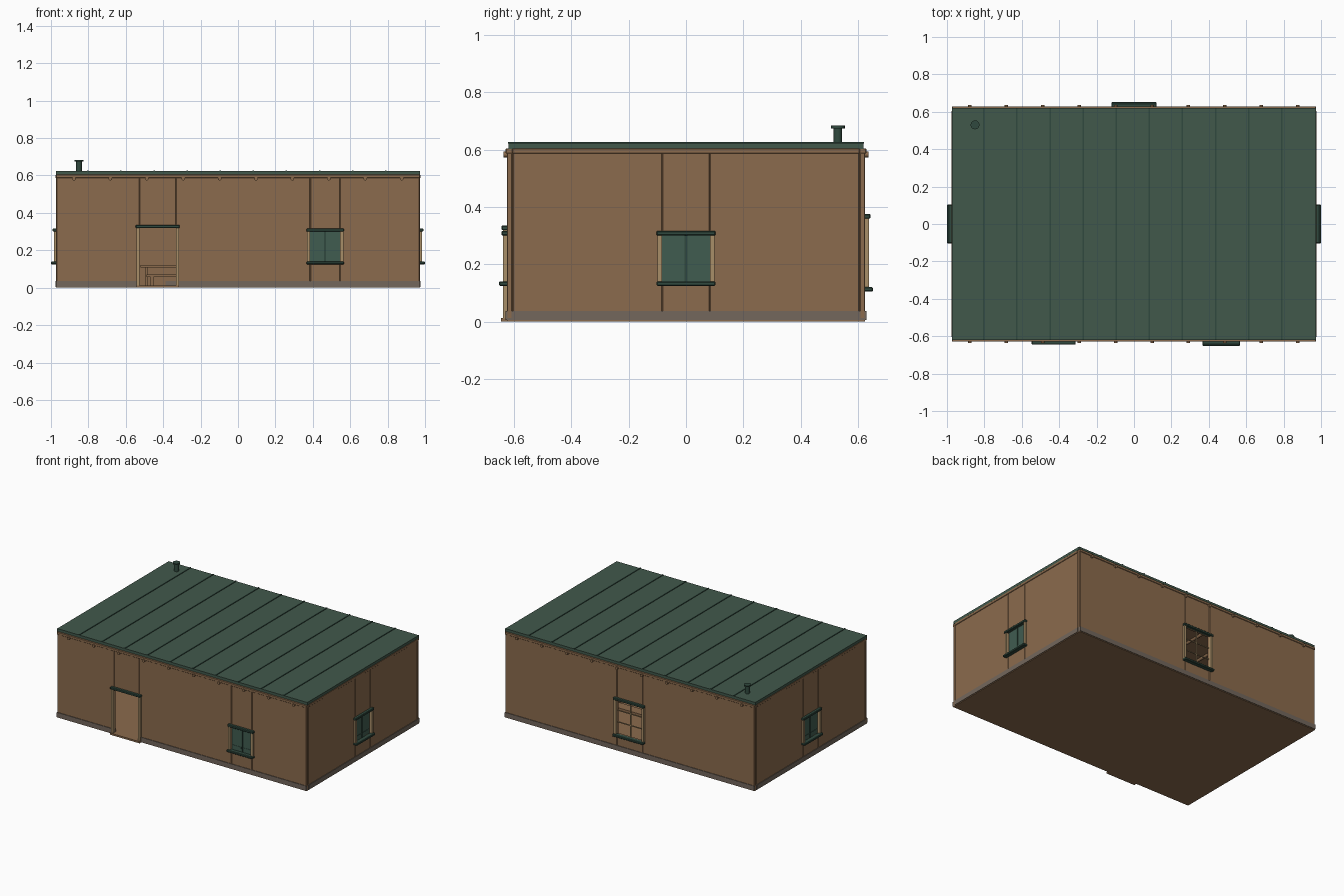
import bpy
from math import radians
from mathutils import Matrix, Vector

if "Cube" in bpy.data.objects:
    bpy.data.objects.remove(bpy.data.objects["Cube"], do_unlink=True)


def material(name, rgb):
    m = bpy.data.materials.new(name)
    m.use_nodes = True
    lin = [(c / 255 / 12.92 if c < 11 else ((c / 255 + 0.055) / 1.055) ** 2.4) for c in rgb]
    m.diffuse_color = (*lin, 1)
    m.node_tree.nodes["Principled BSDF"].inputs["Base Color"].default_value = (*lin, 1)
    return m


wood = material("wall_brown", (139, 107, 77))
green = material("roof_green", (65, 88, 75))
trim = material("trim_green", (48, 73, 62))
pane = material("shutter_green", (64, 92, 80))
tan = material("frame_tan", (168, 142, 104))
stone = material("footing_grey", (115, 103, 92))


def box(name, x, y, z, mat, bevel=0.0, turn=0):
    """Box from three ranges, turned about the vertical axis."""
    bpy.ops.mesh.primitive_cube_add(size=1)
    ob = bpy.context.object
    ob.name = name
    spans = (x, y, z)
    size = [abs(b - a) for a, b in spans]
    mid = Vector([(a + b) / 2 for a, b in spans])
    ob.data.transform(Matrix.Rotation(radians(turn), 4, "Z") @ Matrix.Translation(mid)
                      @ Matrix.Diagonal((*size, 1)))
    ob.data.materials.append(mat)
    if bevel:
        mod = ob.modifiers.new("edge", "BEVEL")
        mod.width = bevel
        mod.segments = 1
    return ob


def tube(name, radius, depth, loc, mat, sides=16, rot=(0, 0, 0)):
    bpy.ops.mesh.primitive_cylinder_add(vertices=sides, radius=radius, depth=depth,
                                        location=loc, rotation=rot)
    ob = bpy.context.object
    ob.name = name
    ob.data.materials.append(mat)
    bpy.ops.object.shade_smooth_by_angle(angle=radians(50))


HX, HY, THICK = 0.972, 0.625, 0.02
FLOOR, BASE, TOP = 0.01, 0.037, 0.59


def wall(name, turn, dist, half, openings):
    """Panelled wall facing -y before turning, with framed openings (kind, u0, u1, z0, z1)."""
    def part(label, u, d, z, mat, bevel=0.0):
        box(name + "_" + label, u, (-dist - d[1], -dist - d[0]), z, mat, bevel, turn)

    body = (-THICK, 0)
    left = -half
    for i, (kind, a, b, lo, hi) in enumerate(openings):
        tag = f"{kind}_{i}_"
        part(f"panel_{i}", (left, a), body, (FLOOR, TOP), wood, 0.003)
        part(tag + "upper_panel", (a, b), body, (hi, TOP), wood, 0.003)
        # surround
        for side, u in (("left", (a - 0.017, a)), ("right", (b, b + 0.017))):
            part(tag + side + "_jamb", u, (-0.004, 0.013), (lo, hi), tan)
        part(tag + "lintel", (a - 0.02, b + 0.02), (-0.004, 0.019), (hi - 0.003, hi + 0.013), trim, 0.003)
        if kind == "door":
            part(tag + "threshold", (a - 0.017, b + 0.017), (-THICK, 0.02), (0, 0.012), wood)
            part(f"footing_{i}", (left, a), (-THICK, 0.004), (0.005, BASE), stone)
        else:
            part(tag + "lower_panel", (a, b), body, (FLOOR, lo), wood, 0.003)
            part(tag + "sill", (a - 0.02, b + 0.02), (-0.004, 0.027), (lo - 0.012, lo + 0.003), trim, 0.003)
            mid = (a + b) / 2
            if kind == "shuttered":
                # paired leaves with a low rail
                for side, u in (("left", (a, mid - 0.002)), ("right", (mid + 0.002, b))):
                    part(tag + side + "_leaf", u, (-0.014, -0.006), (lo, hi), pane)
                    part(tag + side + "_rail", (u[0] + 0.004, u[1] - 0.004), (-0.007, -0.004),
                         (lo + 0.022, lo + 0.034), pane)
                part(tag + "mullion", (mid - 0.005, mid + 0.005), (-0.014, -0.003), (lo, hi), trim)
            else:
                # open lattice
                part(tag + "mullion", (mid - 0.003, mid + 0.003), (-0.013, -0.007), (lo, hi), tan)
                for k in (1, 2):
                    z = lo + (hi - lo) * k / 3
                    part(f"{tag}bar_{k}", (a, b), (-0.013, -0.007), (z - 0.003, z + 0.003), tan)
        left = b
    part("end_panel", (left, half), body, (FLOOR, TOP), wood, 0.003)
    # footing, stopping at the door where there is one
    start = openings[0][2] if openings[0][0] == "door" else -half
    part("footing", (start, half), (-THICK, 0.004), (0.005, BASE), stone)
    part("fascia", (-half, half), (-THICK, 0.004), (TOP - 0.004, 0.604), wood, 0.002)


# walls
wall("front_wall", 0, HY, HX, [("door", -0.527, -0.332, FLOOR, 0.322),
                               ("shuttered", 0.386, 0.546, 0.137, 0.303)])
wall("back_wall", 180, HY, HX, [("lattice", -0.1, 0.1, 0.117, 0.362)])
for label, turn in (("left_wall", 90), ("right_wall", 270)):
    wall(label, turn, HX, HY - THICK, [("shuttered", -0.083, 0.083, 0.137, 0.303)])

# floor and roof
box("floor", (-HX, HX), (-HY, HY), (0, FLOOR), wood)
box("ceiling", (-HX + 0.01, HX - 0.01), (-HY + 0.01, HY - 0.01), (0.592, 0.604), wood)
box("roof", (-HX - 0.002, HX + 0.002), (-HY + 0.005, HY - 0.005), (0.603, 0.623), green)
for i in range(10):
    x = -0.803 + i * 0.177
    box(f"roof_seam_{i}", (x - 0.004, x + 0.004), (-HY + 0.004, HY - 0.004), (0.622, 0.627), trim)

# round beams passing through the long walls
for i in range(10):
    tube(f"roof_beam_{i}", 0.01, 1.272, (-0.877 + i * 0.1947, 0, 0.583), wood, 10, (radians(90), 0, 0))

# flue
tube("flue_pipe", 0.015, 0.06, (-0.85, 0.53, 0.648), trim)
tube("flue_cap", 0.024, 0.009, (-0.85, 0.53, 0.679), trim)

# table and benches
for label, y, half, height, end in (("table", 0, 0.1, 0.122, 0.52),
                                    ("front_bench", -0.18, 0.035, 0.07, 0.49),
                                    ("back_bench", 0.18, 0.035, 0.07, 0.49)):
    box(label + "_top", (-end, end), (y - half, y + half), (height - 0.013, height), wood)
    for side in (-1, 1):
        x = side * (end - 0.03)
        box(f"{label}_leg", (x - 0.008, x + 0.008), (y - half * 0.8, y + half * 0.8),
            (FLOOR, height - 0.013), wood)
